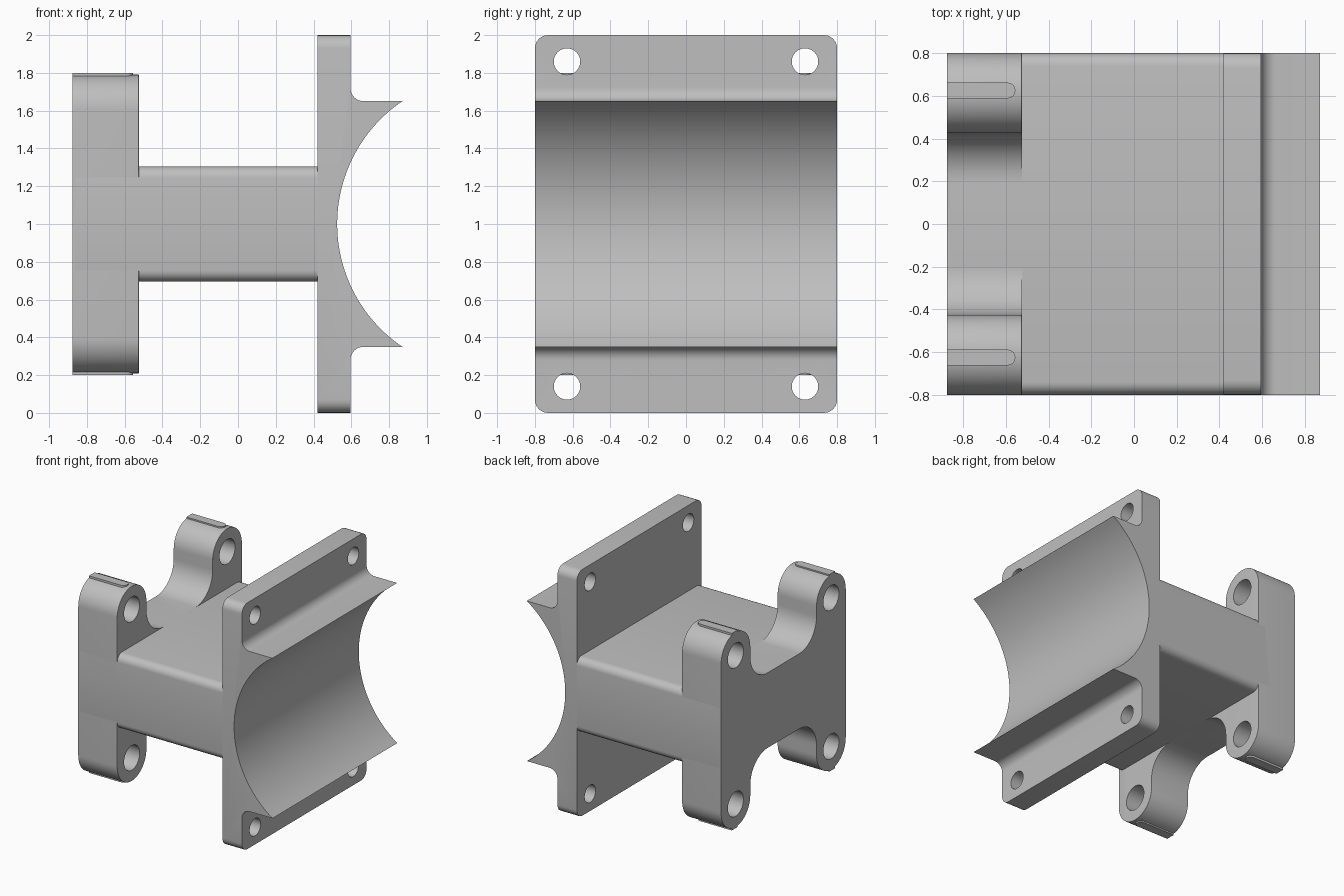
import bpy, bmesh
from math import cos, sin, radians, atan2
from mathutils import Matrix

cube = bpy.data.objects.get("Cube")
if cube:
    bpy.data.objects.remove(cube, do_unlink=True)

grey = bpy.data.materials.new("machined_grey")
grey.use_nodes = True
grey.diffuse_color = (0.52, 0.52, 0.52, 1)
grey.node_tree.nodes["Principled BSDF"].inputs["Base Color"].default_value = (0.52, 0.52, 0.52, 1)

HALF = 0.8      # half width along y
MID = 1.0       # height of the symmetry plane
BACK, FACE = -0.875, -0.525   # clevis end, x range


def arc(cx, cy, r, start, end, n):
    steps = [radians(start + (end - start) * i / n) for i in range(n + 1)]
    return [(cx + r * cos(a), cy + r * sin(a)) for a in steps]


def prism(points, place, offset):
    """Extrude a closed profile; place maps a 2D point to 3D."""
    bm = bmesh.new()
    face = bm.faces.new([bm.verts.new(place(*p)) for p in points])
    new = bmesh.ops.extrude_face_region(bm, geom=[face])["geom"]
    bmesh.ops.translate(bm, vec=offset, verts=[v for v in new if isinstance(v, bmesh.types.BMVert)])
    bmesh.ops.recalc_face_normals(bm, faces=bm.faces)
    return bm


def bevel(bm, rule, width, segments=6):
    edges = [e for e in bm.edges if rule(e.verts[0].co, e.verts[1].co)]
    bmesh.ops.bevel(bm, geom=edges, offset=width, segments=segments, profile=0.5,
                    affect='EDGES', clamp_overlap=True)


def finish(name, bm):
    mesh = bpy.data.meshes.new(name)
    bm.to_mesh(mesh)
    bm.free()
    mesh.materials.append(grey)
    obj = bpy.data.objects.new(name, mesh)
    bpy.context.collection.objects.link(obj)
    return obj


def activate(obj):
    bpy.ops.object.select_all(action='DESELECT')
    obj.select_set(True)
    bpy.context.view_layer.objects.active = obj


def smooth(obj):
    activate(obj)
    bpy.ops.object.shade_smooth_by_angle(angle=radians(32))


def drill(obj, x, y, dz, radius):
    """Cut four mirrored holes along x."""
    bm = bmesh.new()
    for sy in (-1, 1):
        for sz in (-1, 1):
            m = Matrix.Translation((x, sy * y, MID + sz * dz)) @ Matrix.Rotation(radians(90), 4, 'Y')
            bmesh.ops.create_cone(bm, cap_ends=True, segments=40, radius1=radius,
                                  radius2=radius, depth=0.8, matrix=m)
    cutter = finish("hole_cutter", bm)
    cutter.hide_render = True
    mod = obj.modifiers.new("holes", 'BOOLEAN')
    mod.operation = 'DIFFERENCE'
    mod.solver = 'EXACT'
    mod.object = cutter
    activate(obj)
    bpy.ops.object.modifier_apply(modifier=mod.name)
    bpy.data.objects.remove(cutter, do_unlink=True)


# Flange plate with the concave saddle
R, CX = 0.785, 1.31
tip = 180 - atan2(0.65, 0.44) * 180 / 3.14159265
lower = [(0.42, 0), (0.595, 0)] + arc(0.665, 0.28, 0.07, 180, 90, 8)
upper = [(x, 2 * MID - z) for x, z in reversed(lower)]
saddle = arc(CX, MID, R, 360 - tip, tip, 48)
bm = prism(lower + saddle + upper, lambda x, z: (x, -HALF, z), (0, 2 * HALF, 0))
bevel(bm, lambda a, b: abs(a.z - b.z) < 1e-4 and abs(a.y - b.y) < 1e-4
      and abs(a.z - MID) > 0.99, 0.07)
# Corner edges run along x at the plate's four corners
flange = finish("saddle_flange", bm)
drill(flange, 0.5, 0.63, 0.86, 0.07)
smooth(flange)

# Central web with rounded long edges
h = 0.305
bm = prism([(-HALF, MID - h), (HALF, MID - h), (HALF, MID + h), (-HALF, MID + h)],
           lambda y, z: (-0.86, y, z), (1.3, 0, 0))
bevel(bm, lambda a, b: abs(a.x - b.x) > 1, 0.06)
smooth(finish("central_web", bm))

# Four-lobed clevis end
LY, LZ, LR = 0.6125, 1.603, 0.1875
quarter = arc(LY, LZ, LR, 0, 180, 28) + arc(0.205, MID + h + 0.22, 0.22, 0, -90, 14)
top = quarter + [(-y, z) for y, z in reversed(quarter)]
outline = top + [(y, 2 * MID - z) for y, z in reversed(top)]
bm = prism(outline, lambda y, z: (BACK, y, z), (FACE - BACK, 0, 0))
bevel(bm, lambda a, b: min(a.x, b.x) > FACE - 1e-4 and min(abs(a.y), abs(b.y)) > 0.424, 0.065)
clevis = finish("clevis_end", bm)
drill(clevis, -0.7, LY, LZ - MID, 0.1)
smooth(clevis)

# Thin round-ended ridges on the lobe tips
w = 0.037
for sy, side in ((1, "left"), (-1, "right")):
    for sz, level in ((1, "upper"), (-1, "lower")):
        pts = [(BACK, -w)] + arc(-0.592, 0, w, -90, 90, 10) + [(BACK, w)]
        bm = prism(pts, lambda x, y: (x, y + sy * 0.625, MID + sz * 0.74), (0, 0, sz * 0.06))
        smooth(finish(f"{level}_{side}_ridge", bm))
